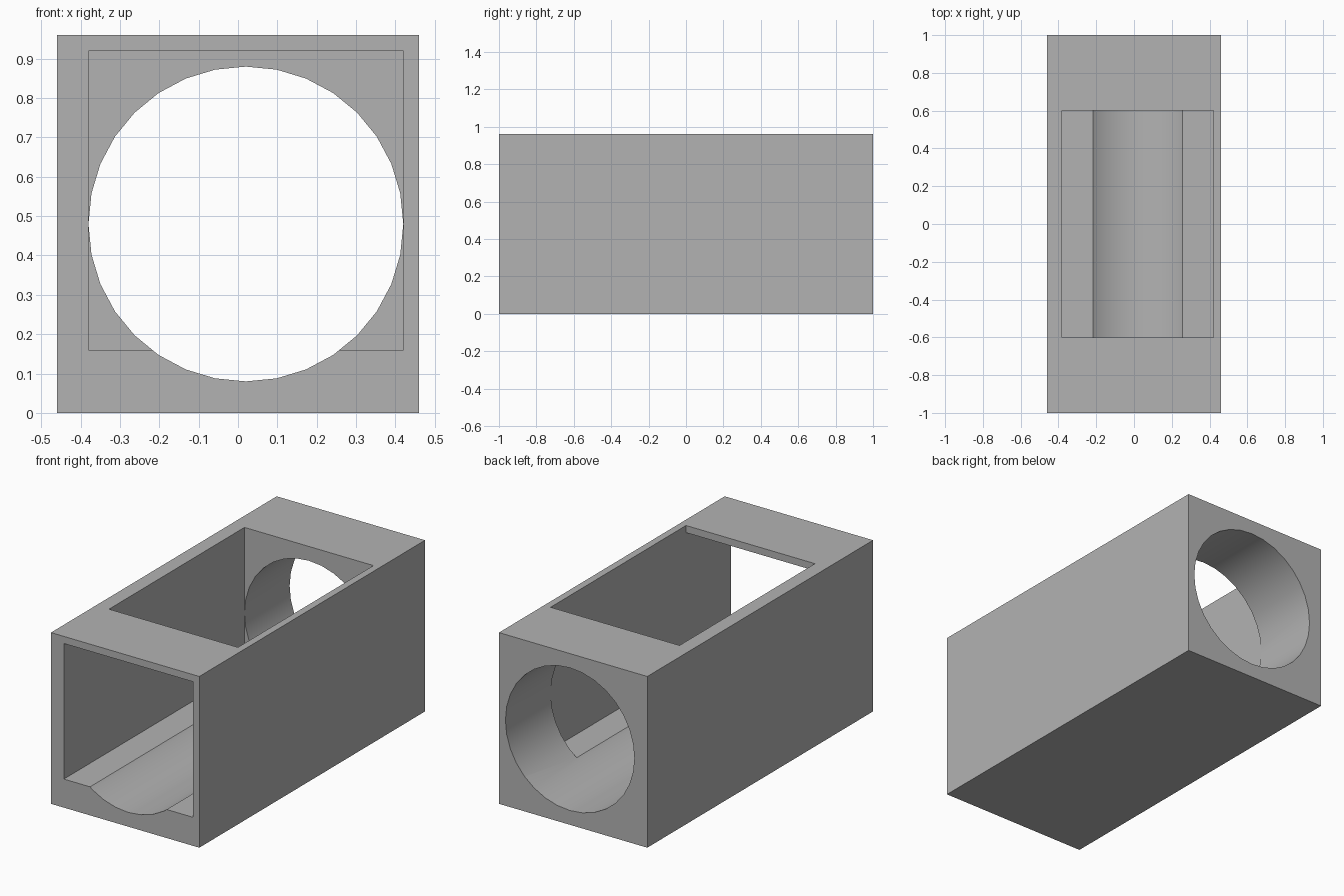
import bpy
import math

cube = bpy.data.objects.get("Cube")
if cube:
    bpy.data.objects.remove(cube, do_unlink=True)

grey = bpy.data.materials.new("plain grey")
grey.use_nodes = True
colour = (0.45, 0.45, 0.45, 1)
grey.diffuse_color = colour
grey.node_tree.nodes["Principled BSDF"].inputs["Base Color"].default_value = colour


def finish(obj, name):
    obj.name = name
    obj.data.materials.append(grey)
    return obj


def box(name, x, y, z):
    """Box from its (low, high) limits on each axis."""
    spans = (x, y, z)
    bpy.ops.mesh.primitive_cube_add(size=1, location=[(a + b) / 2 for a, b in spans])
    obj = bpy.context.object
    obj.scale = [b - a for a, b in spans]
    bpy.ops.object.transform_apply(location=True, rotation=True, scale=True)
    return finish(obj, name)


# Outer block
housing = box("housing", (-0.46, 0.46), (-1, 1), (0, 0.96))

# Openings: front cavity, top window, round bore along the full length
cavity_x = (-0.38, 0.42)
cavity = box("cavity_cutter", cavity_x, (-1.2, 0.6), (0.16, 0.92))
window = box("window_cutter", cavity_x, (-0.6, 0.6), (0.5, 1.2))
bpy.ops.mesh.primitive_cylinder_add(vertices=32, radius=0.4, depth=2.4,
                                    location=(0.02, 0, 0.48),
                                    rotation=(math.pi / 2, 0, 0))
bpy.ops.object.transform_apply(location=True, rotation=True, scale=True)
bore = finish(bpy.context.object, "bore_cutter")

# Cut the openings and keep only the finished housing
bpy.ops.object.select_all(action="DESELECT")
housing.select_set(True)
bpy.context.view_layer.objects.active = housing
for cutter in (cavity, window, bore):
    cut = housing.modifiers.new(cutter.name, "BOOLEAN")
    cut.operation = "DIFFERENCE"
    cut.solver = "EXACT"
    cut.object = cutter
    bpy.ops.object.modifier_apply(modifier=cut.name)
    bpy.data.objects.remove(cutter, do_unlink=True)

# Smooth bore wall with crisp block edges
bpy.ops.object.shade_smooth_by_angle(angle=math.radians(25))
